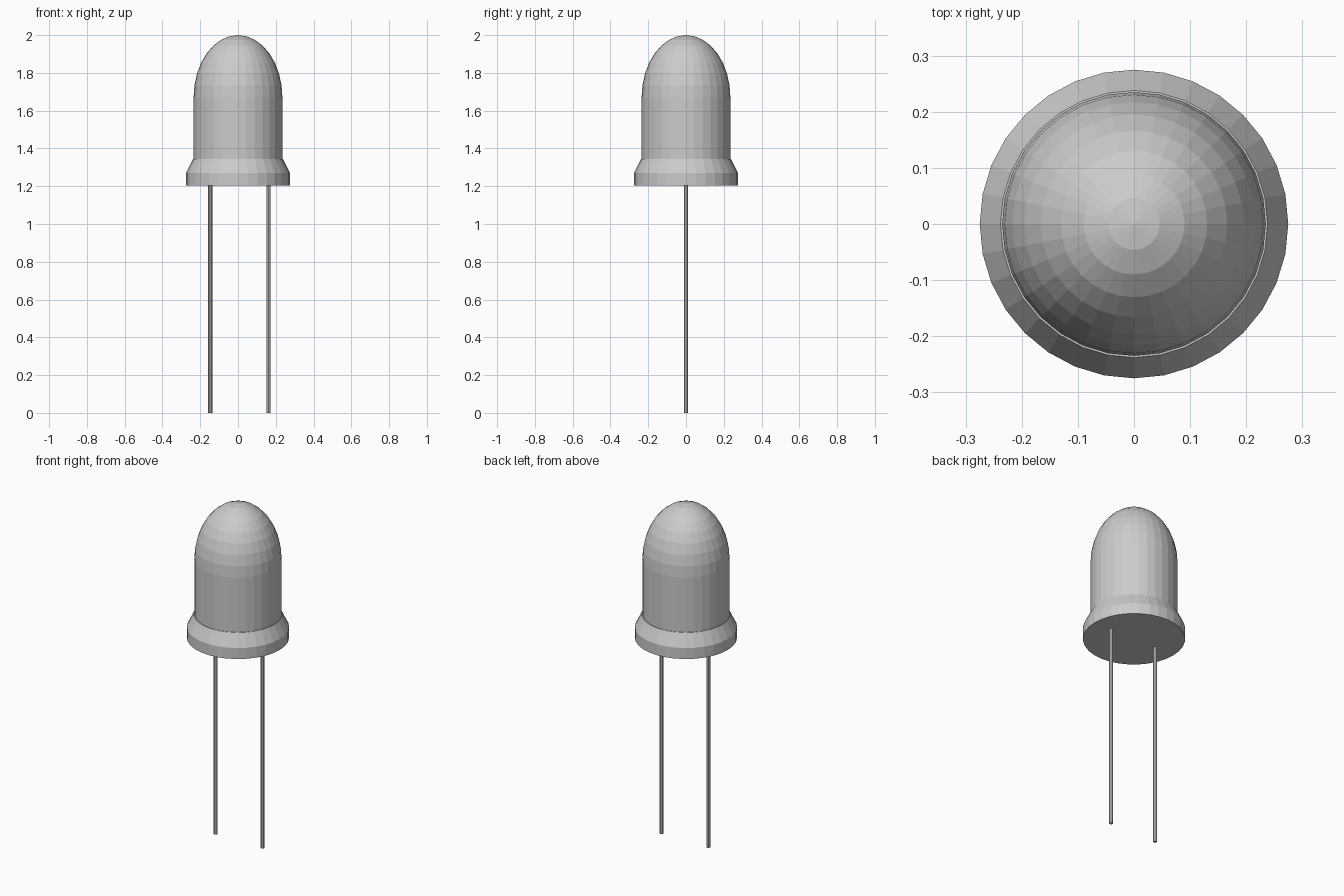
import bpy, bmesh, math

if "Cube" in bpy.data.objects:
    bpy.data.objects.remove(bpy.data.objects["Cube"])

SEGMENTS = 32


def finish(name, bm):
    bmesh.ops.recalc_face_normals(bm, faces=bm.faces)
    mesh = bpy.data.meshes.new(name)
    bm.to_mesh(mesh)
    bm.free()
    obj = bpy.data.objects.new(name, mesh)
    bpy.context.collection.objects.link(obj)
    return obj


def lathe(name, profile, segments=SEGMENTS, x=0.0):
    """Revolve (radius, z) points about a vertical axis at x; ends on the axis use radius 0."""
    bm = bmesh.new()
    verts = [bm.verts.new((r, 0, z)) for r, z in profile]
    edges = [bm.edges.new(pair) for pair in zip(verts, verts[1:])]
    bmesh.ops.spin(bm, geom=verts + edges, cent=(0, 0, 0), axis=(0, 0, 1),
                   angle=math.tau, steps=segments, use_merge=True)
    bmesh.ops.remove_doubles(bm, verts=bm.verts, dist=1e-5)
    obj = finish(name, bm)
    obj.location.x = x
    return obj


# Lens and flange: one revolved shell with a stretched dome on top
BODY_R, DOME_Z, DOME_H = 0.235, 1.67, 0.33
profile = [(0, 1.205), (0.275, 1.205), (0.275, 1.27), (0.238, 1.345), (BODY_R, 1.345)]
for i in range(9):
    a = math.radians(11.25 * i)
    r = 0 if i == 8 else BODY_R * math.cos(a)
    profile.append((r, DOME_Z + DOME_H * math.sin(a)))
lathe("bulb_body", profile)

# Two thin wire leads
LEAD_R = 0.011
for name, x in (("left_lead", -0.147), ("right_lead", 0.161)):
    lathe(name, [(0, 0), (LEAD_R, 0), (LEAD_R, 1.21), (0, 1.21)], 8, x)
